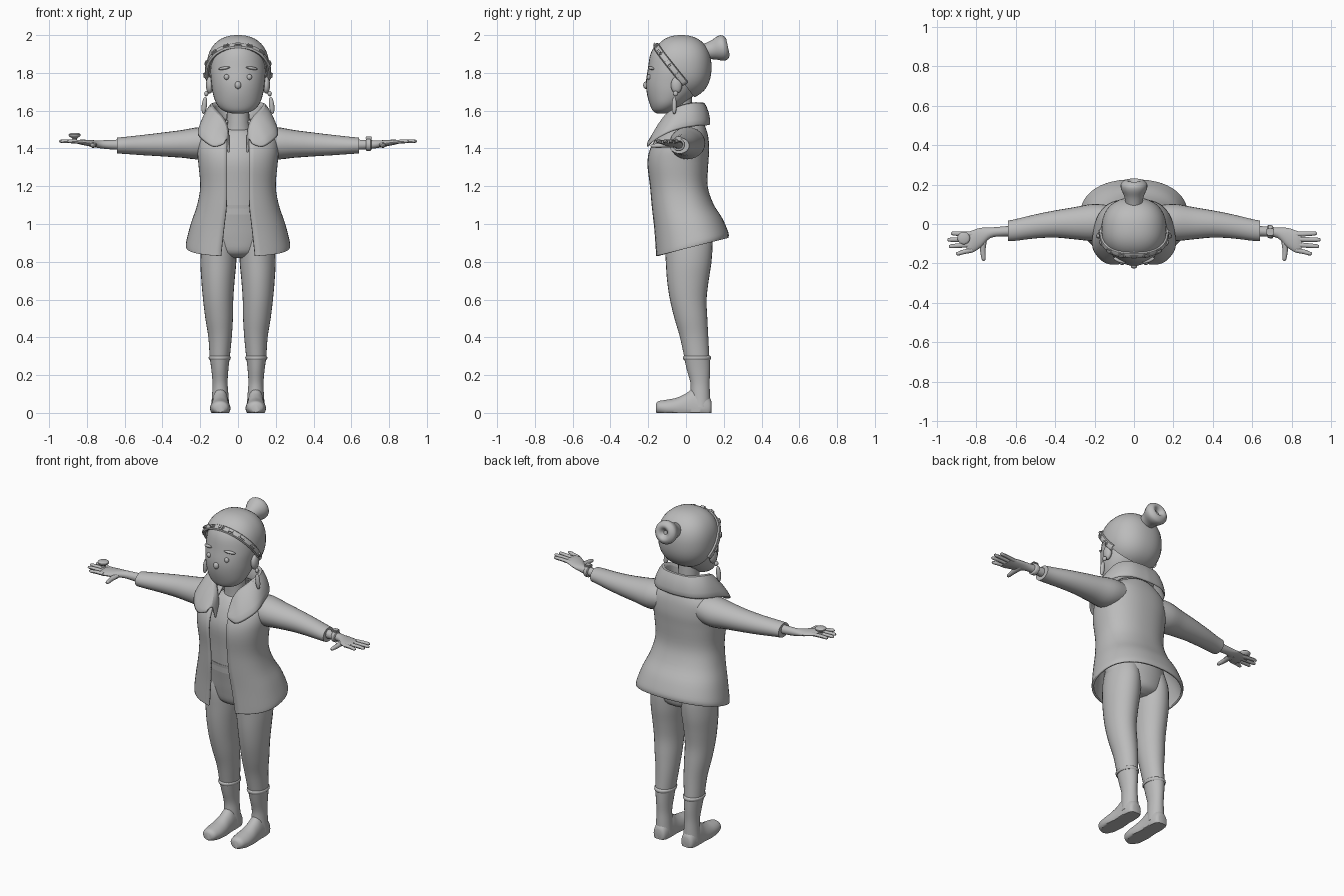
import bpy, bmesh, math
from mathutils import Vector, Matrix

grey = bpy.data.materials.new("clay grey")
grey.diffuse_color = (0.5, 0.5, 0.5, 1)


def finish(name, bm, recalc=True):
    if recalc:
        bmesh.ops.recalc_face_normals(bm, faces=bm.faces)
    me = bpy.data.meshes.new(name)
    bm.to_mesh(me)
    bm.free()
    me.materials.append(grey)
    ob = bpy.data.objects.new(name, me)
    bpy.context.collection.objects.link(ob)
    return ob


def smooth_rows(rows, k):
    """Catmull-Rom interpolation of station rows."""
    out = []
    for i in range(len(rows) - 1):
        a, b, c, d = (rows[max(0, min(len(rows) - 1, i + j))] for j in (-1, 0, 1, 2))
        for t in (j / k for j in range(k)):
            out.append([0.5 * (2*q + (r-p)*t + (2*p-5*q+4*r-s)*t*t + (3*q-p-3*r+s)*t**3)
                        for p, q, r, s in zip(a, b, c, d)])
    return out + [list(rows[-1])]


def loft(name, axis, rows, n=24, k=4, side=1, floor=None):
    """Rows are (position on axis, centre u, centre v, radius u, radius v)."""
    bm = bmesh.new()
    rings = []
    for p, cu, cv, ru, rv in smooth_rows(rows, k):
        ring = []
        for i in range(n):
            a = 2 * math.pi * i / n
            u, v = cu + max(ru, .001) * math.cos(a), cv + max(rv, .001) * math.sin(a)
            co = {"x": (p, u, v), "y": (u, p, v), "z": (u, v, p)}[axis]
            z = co[2] if floor is None else max(floor, co[2])
            ring.append(bm.verts.new((co[0] * side, co[1], z)))
        rings.append(ring)
    for r0, r1 in zip(rings, rings[1:]):
        for i in range(n):
            bm.faces.new((r0[i], r0[(i+1) % n], r1[(i+1) % n], r1[i]))
    bm.faces.new(rings[0])
    bm.faces.new(rings[-1])
    return finish(name, bm)


def ball(name, loc, size, rot=(0, 0, 0), seg=16):
    bm = bmesh.new()
    bmesh.ops.create_uvsphere(bm, u_segments=seg, v_segments=seg // 2, radius=1)
    ob = finish(name, bm)
    ob.location, ob.scale, ob.rotation_euler = loc, size, rot
    return ob


def sheet(name, grid, thick, offset):
    """Open surface from a grid of points, given thickness."""
    bm = bmesh.new()
    vs = [[bm.verts.new(p) for p in row] for row in grid]
    for r0, r1 in zip(vs, vs[1:]):
        for i in range(len(r0) - 1):
            bm.faces.new((r0[i], r0[i+1], r1[i+1], r1[i]))
    ob = finish(name, bm, False)
    m = ob.modifiers.new("thickness", "SOLIDIFY")
    m.thickness, m.offset = thick, offset
    return ob


# Head and neck
loft("face", "z", [(1.585, 0, -.13, .03, .025), (1.6, 0, -.118, .078, .058), (1.635, 0, -.1, .113, .092),
                   (1.69, 0, -.08, .133, .127), (1.75, 0, -.07, .142, .142), (1.82, 0, -.06, .146, .142),
                   (1.9, 0, -.05, .132, .138), (1.95, 0, -.05, .09, .105), (1.975, 0, -.04, .04, .05)], 32)
loft("neck", "z", [(1.42, 0, -.02, .085, .08), (1.48, 0, -.02, .07, .065), (1.56, 0, -.025, .06, .06),
                   (1.7, 0, -.03, .06, .06)])

# Hair: rounded cap cut along the tilted hairline
C, R, P = Vector((0, -.025, 1.83)), (.165, .16, .17), 2.3


def on_cap(p, k=1.0):
    d = Vector(p) - C
    return C + d * k / sum(abs(d[i] / R[i]) ** P for i in range(3)) ** (1 / P)


bm = bmesh.new()
bmesh.ops.create_uvsphere(bm, u_segments=40, v_segments=24, radius=.1)
for v in bm.verts:
    v.co = on_cap(C + v.co)
bmesh.ops.bisect_plane(bm, geom=bm.verts[:] + bm.edges[:] + bm.faces[:], plane_co=(0, -.03, 1.77),
                       plane_no=(0, .18, .135), clear_inner=True)
bmesh.ops.holes_fill(bm, edges=[e for e in bm.edges if e.is_boundary])
finish("hair", bm)
# Bun: flared knob with a dimple, leaning back
bun = loft("hair_bun", "z", [(-.07, 0, 0, .04, .04), (-.02, 0, 0, .05, .05), (.02, 0, 0, .066, .066),
                             (.045, 0, 0, .066, .066), (.062, 0, 0, .048, .048), (.06, 0, 0, .03, .03),
                             (.04, 0, 0, .012, .012)])
bun.location, bun.rotation_euler = (0, .16, 1.925), (math.radians(-78), 0, 0)

# Headband with beads
arc = lambda a, k: on_cap((.17 * math.cos(a), -.03 - .135 * math.sin(a), 1.77 + .18 * math.sin(a)), k)
pn = Vector((0, .8, .6))
grid = []
for i in range(41):
    p = arc(-.2 + (math.pi + .4) * i / 40, 1.01)
    out = (p - C - pn * (p - C).dot(pn)).normalized()
    grid.append([p + pn * .018 * math.cos(t) + out * .011 * math.sin(t)
                 for t in (j * math.pi / 4 for j in range(9))])
sheet("headband", grid, .002, 0)
for i in range(9):
    a = math.pi * (i + .25) / 8.5
    p = arc(a, 1.06)
    out = (p - C - pn * (p - C).dot(pn)).normalized()
    bm = bmesh.new()
    bmesh.ops.create_cube(bm, size=1)
    bmesh.ops.scale(bm, vec=(.04, .024, .022), verts=bm.verts)
    bmesh.ops.bevel(bm, geom=bm.edges[:], offset=.007, segments=2, affect="EDGES")
    bead = finish("headband_bead", bm)
    m = Matrix((pn.cross(out), pn, out)).transposed().to_4x4()
    m.translation = p
    bead.matrix_world = m

# Face details
ball("nose", (0, -.212, 1.735), (.017, .015, .02))
for s in (1, -1):
    ball("eye", (s * .06, -.196, 1.778), (.014, .012, .015))
    ball("eyebrow", (s * .073, -.184, 1.825), (.034, .012, .008), (0, s * .15, s * .35))
    ball("ear", (s * .15, -.05, 1.735), (.02, .03, .045))
    ball("ear_stud", (s * .168, -.055, 1.69), (.011, .014, .014))
    ball("earring", (s * .178, -.062, 1.628), (.014, .013, .047), (0, s * -.12, 0))

# Shirt and trousers
loft("shirt", "z", [(1.05, 0, -.02, .165, .125), (1.2, 0, -.03, .16, .125), (1.33, 0, -.035, .17, .13),
                    (1.42, 0, -.025, .16, .115), (1.48, 0, -.02, .1, .085), (1.5, 0, -.02, .07, .06)], 32)
loft("trouser_seat", "z", [(.82, 0, .015, .07, .07), (.85, 0, .015, .15, .115), (.92, 0, .012, .187, .13),
                           (1.0, 0, .005, .185, .137), (1.07, 0, -.015, .17, .13), (1.1, 0, -.02, .168, .13)], 32)

# Open jacket: rows of (height, tilt, centre y, half width, half depth, half gap)
rows = [(.87, .25, .03, .275, .195, .09), (.9, .25, .029, .274, .195, .088), (1.0, .15, .01, .25, .183, .075),
        (1.1, .05, -.02, .217, .165, .062), (1.2, 0, -.04, .2, .155, .06), (1.32, 0, -.045, .21, .163, .06),
        (1.4, 0, -.035, .215, .158, .06), (1.47, 0, -.016, .2, .132, .06), (1.52, 0, 0, .145, .1, .058),
        (1.55, 0, .005, .09, .08, .055)]
grid = []
for z, tilt, cy, rx, ry, gap in smooth_rows(rows, 4):
    a0 = math.asin(min(.95, (gap / rx) ** 1.15))
    row = []
    for i in range(49):
        a = a0 + (2 * math.pi - 2 * a0) * i / 48
        sx, c = math.sin(a), math.cos(a)
        x = rx * math.copysign(abs(sx) ** .87, sx)
        y = cy - ry * math.copysign(abs(c) ** .87, c)
        row.append((x, y, z + tilt * y))
    grid.append(row)
sheet("jacket", grid, .012, -1)

# Collar: inner top edge and outer lower edge, from centre back to lapel tip
half = [(0, .095, 1.645, 0, .125, 1.52), (.08, .085, 1.645, .11, .11, 1.52), (.132, .035, 1.645, .178, .05, 1.515),
        (.14, -.03, 1.63, .208, -.05, 1.495), (.115, -.085, 1.6, .212, -.125, 1.465),
        (.085, -.115, 1.57, .17, -.185, 1.425), (.062, -.14, 1.52, .125, -.205, 1.405),
        (.06, -.175, 1.45, .07, -.2, 1.425)]
half = smooth_rows(half, 4)
full = [[-r[0], r[1], r[2], -r[3], r[4], r[5]] for r in half[:0:-1]] + half
grid = []
for r in full:
    top, low = Vector(r[:3]), Vector(r[3:])
    base = Vector((top.x * .8, top.y * .8 - .005, top.z - .1))
    mid = (top + low) / 2 + Vector((top.x, top.y, .05)).normalized() * .008
    grid.append([base, top - Vector((top.x, top.y, .1)) * .08, top, mid, low])
collar = sheet("collar", grid, .016, 0)
collar.modifiers.new("soften", "SUBSURF").levels = 1
collar.modifiers["soften"].render_levels = 1

for s in (1, -1):
    # Sleeves with a turned-in cuff
    loft("sleeve", "x", [(.1, .01, 1.44, .08, .07), (.2, .008, 1.428, .094, .085), (.3, .004, 1.424, .082, .073),
                         (.4, 0, 1.421, .069, .063), (.5, -.012, 1.418, .061, .054), (.6, -.03, 1.416, .055, .045),
                         (.64, -.035, 1.415, .052, .042)], 24, 4, s)
    # Forearm, palm, fingers
    loft("hand", "x", [(.6, -.035, 1.42, .028, .028), (.67, -.038, 1.42, .025, .025), (.73, -.045, 1.422, .027, .021),
                       (.78, -.07, 1.427, .05, .017), (.825, -.09, 1.433, .056, .014),
                       (.85, -.092, 1.434, .05, .009)], 20, 4, s)
    for y0, x1, y1 in ((-.052, .93, -.048), (-.078, .948, -.08), (-.105, .94, -.113), (-.132, .905, -.15)):
        loft("finger", "x", [(.82, y0, 1.433, .013, .011), ((x1 + .82) / 2, (y0 + y1) / 2, 1.437, .012, .01),
                             (x1 - .012, y1, 1.438, .01, .009), (x1, y1, 1.438, .004, .004)], 10, 3, s)
    loft("thumb", "y", [(-.187, .764, 1.414, .004, .004), (-.175, .764, 1.414, .011, .01), (-.13, .768, 1.416, .014, .013),
                        (-.06, .765, 1.422, .022, .016)], 10, 3, s)
    # Trouser leg
    loft("trouser_leg", "z", [(.29, s * .097, .058, .053, .066), (.4, s * .095, .043, .062, .075),
                              (.5, s * .1, .026, .073, .087), (.6, s * .105, .012, .08, .097),
                              (.7, s * .106, .01, .088, .11), (.8, s * .104, .014, .095, .121),
                              (.9, s * .1, .014, .092, .125), (.98, s * .095, .01, .08, .11)], 28)
    # Boot shaft, rolled top, and foot
    loft("boot_shaft", "z", [(.03, s * .094, .078, .048, .052), (.1, s * .094, .076, .043, .051),
                             (.16, s * .095, .074, .04, .051), (.23, s * .096, .066, .045, .062),
                             (.3, s * .097, .058, .054, .07)])
    loft("boot_rim", "z", [(.28, s * .097, .058, .054, .07), (.287, s * .097, .058, .058, .074),
                           (.297, s * .097, .058, .058, .074), (.303, s * .097, .058, .05, .066)], 24, 2)
    loft("boot_foot", "y", [(-.16, s * .094, .025, .022, .022), (-.145, s * .094, .028, .042, .034),
                            (-.1, s * .094, .025, .053, .045), (-.05, s * .094, .025, .053, .055),
                            (0, s * .094, .025, .048, .078), (.04, s * .094, .025, .046, .105),
                            (.09, s * .094, .025, .046, .09), (.125, s * .094, .025, .038, .055),
                            (.135, s * .094, .025, .024, .035)], 28, 4, 1, 0)

# Wristband with buckle on one side, ring dish on the other
loft("wristband", "x", [(.678, -.038, 1.42, .026, .026), (.682, -.038, 1.42, .033, .033),
                        (.702, -.04, 1.42, .033, .033), (.706, -.04, 1.42, .026, .026)], 20, 2)
bm = bmesh.new()
bmesh.ops.create_cube(bm, size=1)
bmesh.ops.scale(bm, vec=(.036, .036, .014), verts=bm.verts)
bmesh.ops.bevel(bm, geom=bm.edges[:], offset=.004, segments=2, affect="EDGES")
finish("wristband_plate", bm).location = (.692, -.04, 1.455)
loft("finger_ring", "z", [(1.43, -.865, -.075, .014, .014), (1.452, -.865, -.073, .012, .012),
                          (1.463, -.865, -.072, .028, .028), (1.474, -.865, -.072, .032, .032),
                          (1.481, -.865, -.072, .022, .022)], 20, 2)

# Smooth shading with kept edges
for ob in bpy.context.scene.objects:
    ob.select_set(True)
bpy.context.view_layer.objects.active = bpy.context.scene.objects[0]
bpy.ops.object.shade_smooth_by_angle(angle=math.radians(40))
